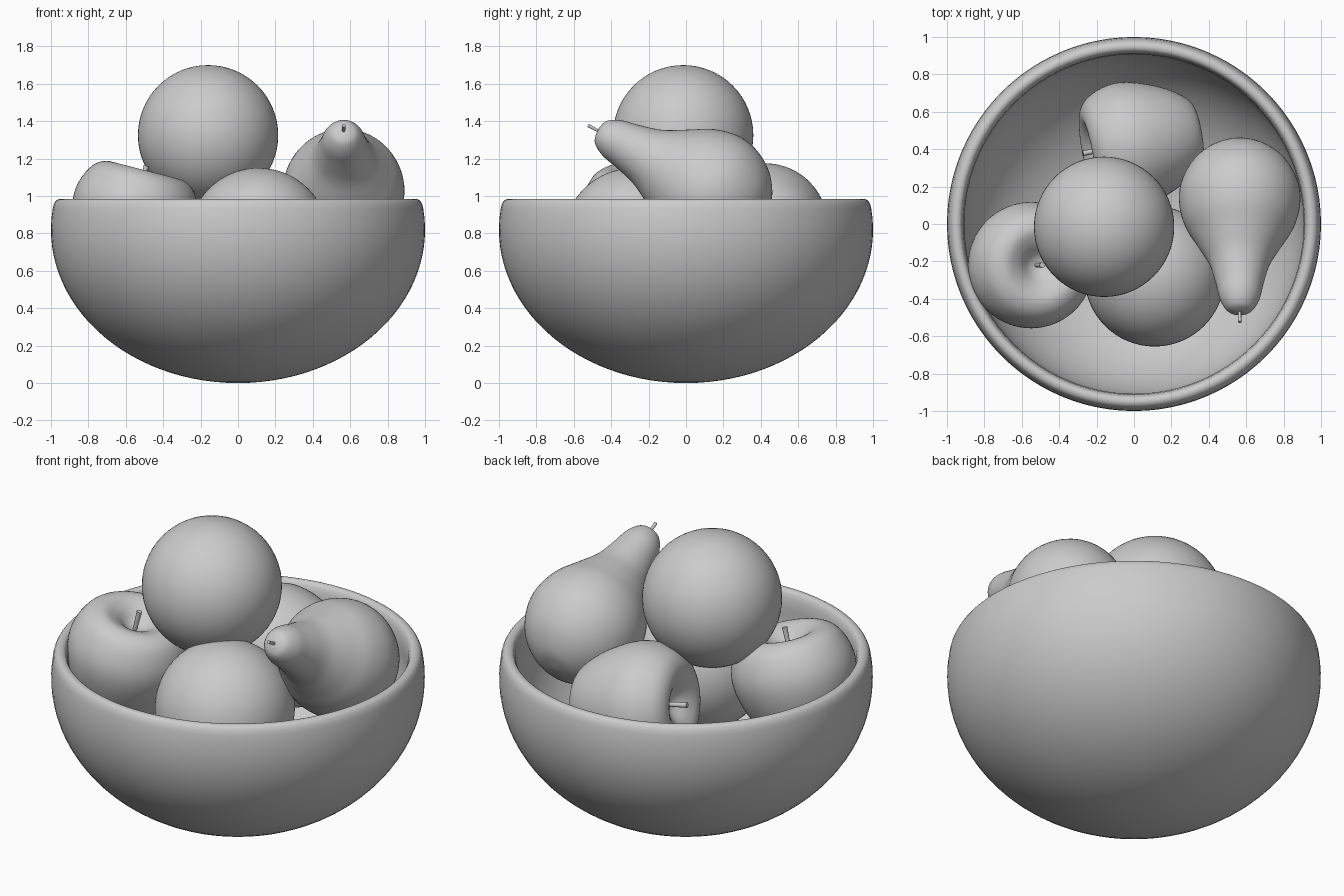
import bpy, bmesh, math
from mathutils import Vector

if "Cube" in bpy.data.objects:
    bpy.data.objects.remove(bpy.data.objects["Cube"])

grey = bpy.data.materials.new("plain grey")
grey.use_nodes = True
grey.diffuse_color = (0.6, 0.6, 0.6, 1)
grey.node_tree.nodes["Principled BSDF"].inputs["Base Color"].default_value = grey.diffuse_color


def smooth_profile(points, steps=5):
    """Catmull-Rom curve through (radius, height) points, kept off the axis side."""
    pts = [Vector(p) for p in points]
    pts = [2 * pts[0] - pts[1]] + pts + [2 * pts[-1] - pts[-2]]
    out = []
    for a, b, c, d in zip(pts, pts[1:], pts[2:], pts[3:]):
        for i in range(steps):
            t = i / steps
            p = 0.5 * (2 * b + (c - a) * t + (2 * a - 5 * b + 4 * c - d) * t * t
                       + (3 * b - a - 3 * c + d) * t ** 3)
            out.append((max(p.x, 0), p.y))
    return out + [tuple(points[-1])]


def place(obj, location, axis):
    obj.location = location
    obj.rotation_mode = 'QUATERNION'
    obj.rotation_quaternion = Vector(axis).to_track_quat('Z', 'Y')


def lathe(name, profile, location=(0, 0, 0), axis=(0, 0, 1), sides=64):
    """Spin a profile about z, then point its z along axis."""
    bm = bmesh.new()
    verts = [bm.verts.new((r, 0, z)) for r, z in profile]
    edges = [bm.edges.new(pair) for pair in zip(verts, verts[1:])]
    bmesh.ops.spin(bm, geom=verts + edges, axis=(0, 0, 1), cent=(0, 0, 0),
                   angle=math.tau, steps=sides)
    bmesh.ops.remove_doubles(bm, verts=bm.verts, dist=0.0005)
    bmesh.ops.recalc_face_normals(bm, faces=bm.faces)
    mesh = bpy.data.meshes.new(name)
    bm.to_mesh(mesh)
    bm.free()
    mesh.materials.append(grey)
    obj = bpy.data.objects.new(name, mesh)
    bpy.context.collection.objects.link(obj)
    place(obj, location, axis)
    bpy.ops.object.select_all(action='DESELECT')
    obj.select_set(True)
    bpy.context.view_layer.objects.active = obj
    bpy.ops.object.shade_smooth_by_angle(angle=math.radians(50))
    return obj


def stem(name, location, axis, start, length, radius):
    """Short woody stalk, a little wider at its cut end."""
    base = Vector(location) + Vector(axis).normalized() * start
    lathe(name, [(0, 0), (radius * 0.75, 0), (radius, length), (0, length)],
          base, axis, sides=10)


# Bowl: outer half ellipsoid, rounded rim, inner half ellipsoid
def bowl_arc(radius, depth, centre, end):
    return [(radius * math.sin(a), centre - depth * math.cos(a))
            for a in (end * i / 28 for i in range(29))]


outer = bowl_arc(1.0, 0.82, 0.82, math.radians(98))
inner = bowl_arc(0.91, 0.75, 0.83, math.radians(94))
rim = smooth_profile([(0.985, 0.955), (0.972, 0.976), (0.95, 0.985),
                      (0.927, 0.976), (0.913, 0.945)], 3)
lathe("bowl", outer + rim + inner[::-1], sides=96)

# Oranges
ball = [(0.375 * math.sin(math.pi * i / 32), -0.375 * math.cos(math.pi * i / 32))
        for i in range(33)]
lathe("top_orange", ball, (-0.16, -0.015, 1.325))
lathe("front_orange", ball, (0.11, -0.28, 0.775))

# Apples: dimpled at both ends, narrower at the base
apple = smooth_profile([(0, 0.14), (0.05, 0.157), (0.12, 0.21), (0.2, 0.235), (0.28, 0.19),
                        (0.333, 0.07), (0.328, -0.06), (0.27, -0.22), (0.19, -0.34),
                        (0.12, -0.375), (0.05, -0.36), (0, -0.345)])
for side, location, axis in (("right", (-0.555, -0.22, 0.91), (0.25, 0, 0.97)),
                             ("back", (-0.02, 0.425, 0.835), (-0.96, -0.18, 0.14))):
    lathe(side + "_apple", apple, location, axis)
    stem(side + "_apple_stem", location, axis, 0.13, 0.13, 0.015)

# Pear lying with its neck raised to the front
pear_place, pear_axis = (0.565, 0.135, 1.03), (0, -0.885, 0.467)
pear = smooth_profile([(0, -0.325), (0.12, -0.305), (0.235, -0.225), (0.305, -0.11),
                       (0.325, 0.01), (0.296, 0.14), (0.23, 0.26), (0.165, 0.38),
                       (0.13, 0.5), (0.107, 0.6), (0.07, 0.665), (0.025, 0.685), (0, 0.685)])
lathe("pear", pear, pear_place, pear_axis)
stem("pear_stem", pear_place, pear_axis, 0.67, 0.075, 0.01)
